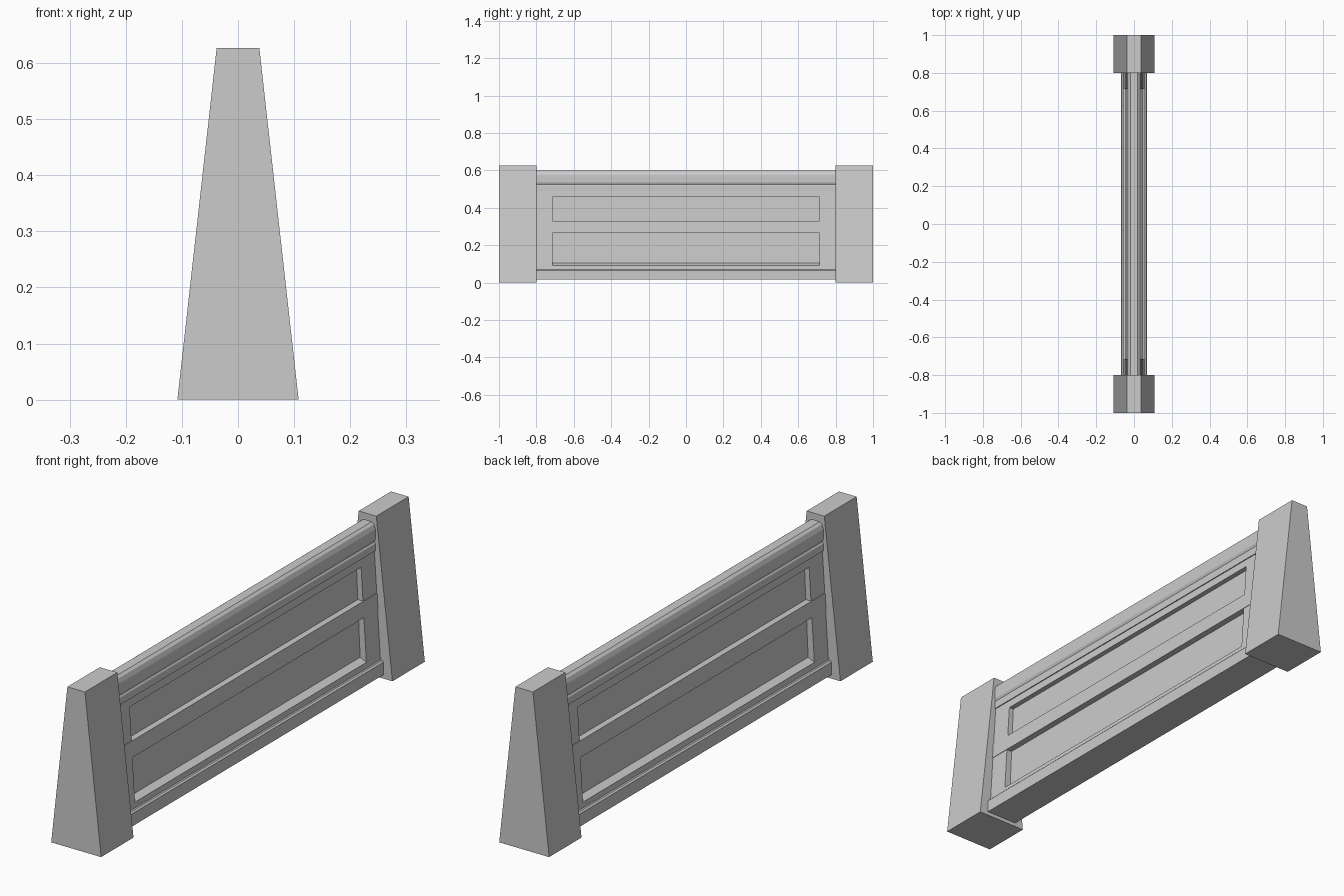
import bpy, bmesh

if "Cube" in bpy.data.objects:
    bpy.data.objects.remove(bpy.data.objects["Cube"])


def prism(name, half_profile, y0, y1, bevel=0.0):
    """Extrude a left-right symmetric (x, z) section, listed bottom to top, along y."""
    ring = half_profile + [(-x, z) for x, z in reversed(half_profile)]
    bm = bmesh.new()
    face = bm.faces.new([bm.verts.new((x, y0, z)) for x, z in ring])
    res = bmesh.ops.extrude_face_region(bm, geom=[face])
    verts = [v for v in res["geom"] if isinstance(v, bmesh.types.BMVert)]
    bmesh.ops.translate(bm, verts=verts, vec=(0, y1 - y0, 0))
    bmesh.ops.recalc_face_normals(bm, faces=bm.faces)
    mesh = bpy.data.meshes.new(name)
    bm.to_mesh(mesh)
    bm.free()
    ob = bpy.data.objects.new(name, mesh)
    bpy.context.collection.objects.link(ob)
    if bevel:
        mod = ob.modifiers.new("edge", "BEVEL")
        mod.width = bevel
        mod.segments = 1
    return ob


def frame_x(z):
    """Half thickness of the tapering frame at height z."""
    return 0.056 - (z - 0.07) * 0.062


def panel_x(z):
    """Half thickness of the recessed panels at height z."""
    return 0.028 - (z - 0.10) * 0.045


def taper(fn, z0, z1):
    return [(fn(z0), z0), (fn(z1), z1)]


# Tapered end posts and the stiles beside them
for side, label in ((-1, "front"), (1, "back")):
    prism(f"{label}_post", [(0.108, 0), (0.038, 0.627)], side * 0.8, side * 1.0)
    prism(f"{label}_stile", taper(frame_x, 0.07, 0.49), side * 0.715, side * 0.8)

# Plinth along the bottom
prism("plinth", [(0.069, 0.015), (0.069, 0.064), (0.063, 0.07)], -0.8, 0.8)

# Horizontal rails framing the panels
prism("bottom_rail", taper(frame_x, 0.07, 0.092) + [(panel_x(0.105), 0.105)], -0.715, 0.715)
prism("middle_rail", taper(lambda z: frame_x(z) + 0.002, 0.265, 0.328), -0.8, 0.8)
prism("upper_rail", taper(frame_x, 0.458, 0.49), -0.715, 0.715)

# Recessed panels, seen from both sides
prism("lower_panel", taper(panel_x, 0.08, 0.27), -0.72, 0.72)
prism("upper_panel", taper(panel_x, 0.32, 0.47), -0.72, 0.72)

# Moulding and chamfered handrail
prism("moulding", [(0.034, 0.49), (0.034, 0.518), (0.029, 0.526)], -0.8, 0.8)
prism("handrail", [(0.027, 0.52), (0.034, 0.535), (0.034, 0.575),
                   (0.028, 0.592), (0.018, 0.60)], -0.8, 0.8)
